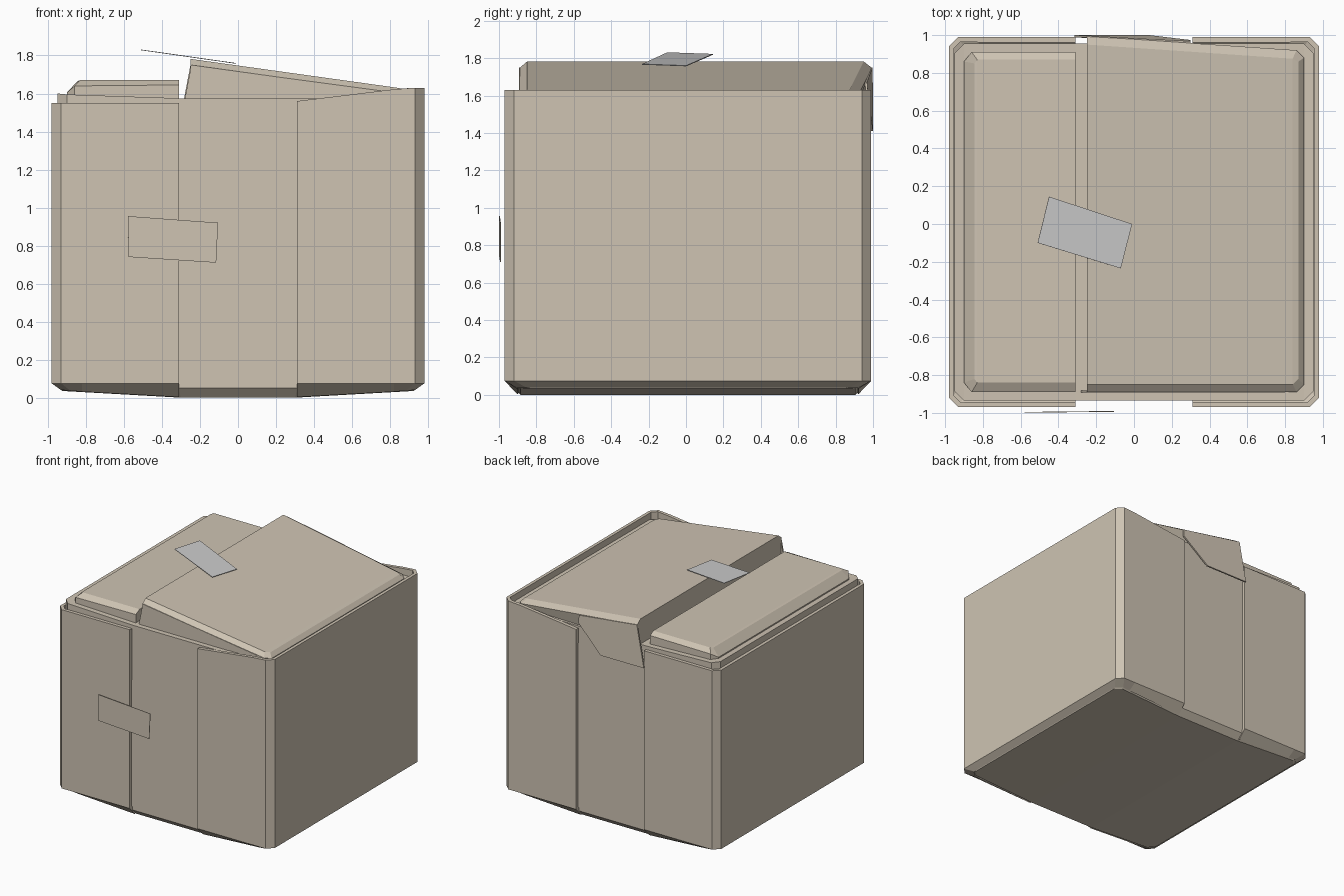
import bpy, bmesh

if "Cube" in bpy.data.objects:
    bpy.data.objects.remove(bpy.data.objects["Cube"])

card = bpy.data.materials.new("cardboard")
card.diffuse_color = (0.62, 0.55, 0.45, 1)
card.use_nodes = True
card.node_tree.nodes["Principled BSDF"].inputs["Base Color"].default_value = card.diffuse_color


def make(name, verts, faces, mat=None, thick=0, offset=0, recalc=True):
    me = bpy.data.meshes.new(name)
    me.from_pydata(verts, [], faces)
    if recalc:
        bm = bmesh.new()
        bm.from_mesh(me)
        bmesh.ops.recalc_face_normals(bm, faces=bm.faces)
        bm.to_mesh(me)
        bm.free()
    ob = bpy.data.objects.new(name, me)
    bpy.context.collection.objects.link(ob)
    if mat:
        me.materials.append(mat)
    if thick:
        m = ob.modifiers.new("thickness", 'SOLIDIFY')
        m.thickness, m.offset = thick, offset
    return ob


def loft(name, rings):
    """Closed solid; each ring is a row of columns (x, y_front, y_back, z)."""
    n = len(rings[0])
    verts, faces = [], []
    for r in rings:
        verts += [(x, yf, z) for x, yf, yb, z in r]
        verts += [(x, yb, z) for x, yf, yb, z in reversed(r)]
    k = 2 * n
    for j in range(len(rings) - 1):
        for i in range(k):
            a, b = j * k + i, j * k + (i + 1) % k
            faces.append((a, b, b + k, a + k))
    for base in (0, (len(rings) - 1) * k):
        for i in range(n - 1):
            faces.append((base + i, base + i + 1,
                          base + k - 2 - i, base + k - 1 - i))
    return make(name, verts, faces, card)


def plate(name, pts, mat, thick):
    return make(name, pts, [tuple(range(len(pts)))], mat, thick)


# inner box: slightly sagging bottom, bevelled lower edge
xs = (-0.95, -0.90, -0.31, 0.31, 0.90, 0.95)
tops = (1.60, 1.595, 1.575, 1.575, 1.575, 1.58)
low, mid, top = [], [], []
for x, zt in zip(xs, tops):
    c = 0.05 if abs(x) > 0.92 else 0
    sag = max(0, abs(x) - 0.31) * 0.055
    low.append((x * 0.975, -0.885 + c, 0.905 - c, sag))
    mid.append((x, -0.935 + c, 0.955 - c, 0.05 + sag * 0.6))
    top.append((x, -0.935 + c, 0.955 - c, zt))
loft("inner_box", [low, mid, top])

# outer wraps: one sheet around each side, open at the middle
half = [(0.31, -0.97), (0.82, -0.97), (0.93, -0.97), (0.98, -0.92)]
path = half + [(x, 0.02 - y) for x, y in reversed(half)]
rise = [1.56, 1.622, 1.63, 1.63]
for name, s, zs in (("left_wrap", -1, [1.55] * 8),
                    ("right_wrap", 1, rise + rise[::-1])):
    verts = [(s * (x * 0.95 if x > 0.9 else x), 0.01 + (y - 0.01) * 0.93,
              max(0, x - 0.31) * 0.055 + 0.003) for x, y in path]
    verts += [(s * x, y, 0.075) for x, y in path]
    verts += [(s * x, y, z) for (x, y), z in zip(path, zs)]
    faces = []
    for j in (0, 8):
        for i in range(7):
            f = (j + i, j + i + 1, j + i + 9, j + i + 8)
            faces.append(f if s > 0 else f[::-1])
    make(name, verts, faces, card, 0.028, -1, recalc=False)

# left lid flap, lying flat
loft("left_flap", [
    [(-0.90, -0.84, 0.86, 1.565), (-0.86, -0.89, 0.91, 1.565), (-0.31, -0.89, 0.91, 1.565)],
    [(-0.90, -0.84, 0.86, 1.605), (-0.86, -0.89, 0.91, 1.64), (-0.31, -0.89, 0.91, 1.645)],
    [(-0.845, -0.82, 0.85, 1.665), (-0.83, -0.84, 0.87, 1.67), (-0.31, -0.84, 0.87, 1.67)]])

# right lid flap, lifted towards the middle and skewed at the back
loft("right_flap", [
    [(-0.25, -0.89, 0.95, 1.565), (0.86, -0.89, 0.92, 1.565), (0.90, -0.85, 0.88, 1.565)],
    [(-0.25, -0.89, 0.995, 1.748), (0.86, -0.89, 0.92, 1.60), (0.90, -0.85, 0.88, 1.59)],
    [(-0.25, -0.85, 0.95, 1.782), (0.84, -0.85, 0.875, 1.63), (0.87, -0.82, 0.86, 1.622)]])

# side tabs of the right flap
plate("front_tab", [(-0.245, -0.887, 1.75), (-0.28, -0.887, 1.572),
                    (0.50, -0.887, 1.572), (0.80, -0.887, 1.605)], card, 0.012)
plate("back_tab", [(-0.25, 0.992, 1.75), (-0.315, 0.994, 1.41), (0.08, 0.994, 1.41),
                   (0.30, 0.968, 1.61), (0.30, 0.962, 1.672)], card, 0.012)

# sticker on the front, tape across the top
plate("front_sticker", [(-0.58, -0.997, 0.955), (-0.575, -0.997, 0.74),
                        (-0.115, -0.992, 0.71), (-0.105, -0.992, 0.92)], card, 0.004)
plate("top_tape", [(x, y, 1.757 - 0.142 * x) for x, y in
                   ((-0.45, 0.145), (-0.51, -0.10), (-0.07, -0.235), (-0.01, 0.0))],
      None, 0.004)
